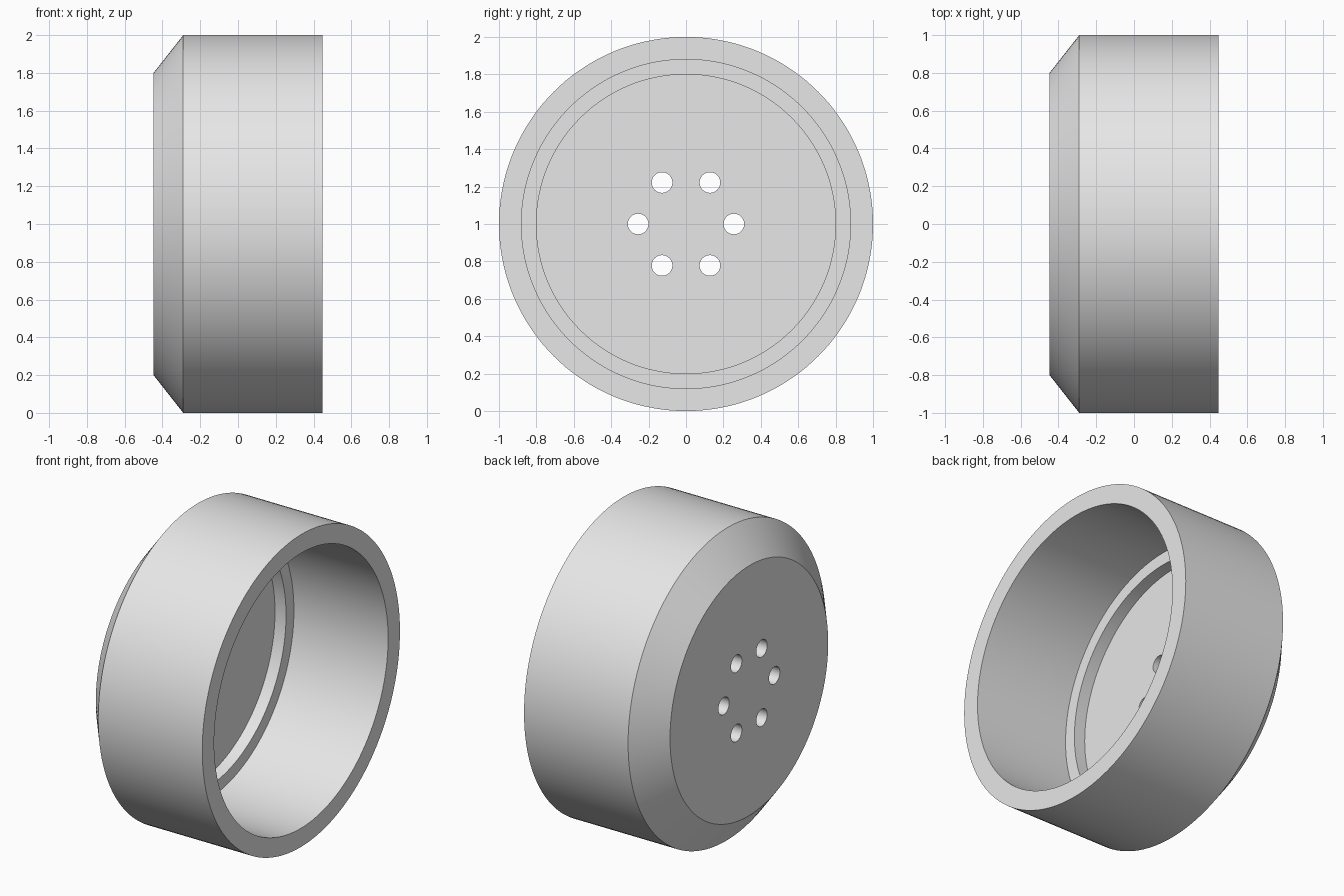
import bpy, bmesh, math
from mathutils import Matrix, Vector

if "Cube" in bpy.data.objects:
    bpy.data.objects.remove(bpy.data.objects["Cube"])

SEG = 144
CENTRE = Vector((0, 0, 1))

grey = bpy.data.materials.new("light_grey")
grey.diffuse_color = (0.8, 0.8, 0.8, 1)
grey.use_nodes = True
grey.node_tree.nodes["Principled BSDF"].inputs["Base Color"].default_value = grey.diffuse_color


def make_object(name, bm):
    bmesh.ops.recalc_face_normals(bm, faces=bm.faces)
    mesh = bpy.data.meshes.new(name)
    bm.to_mesh(mesh)
    bm.free()
    mesh.materials.append(grey)
    obj = bpy.data.objects.new(name, mesh)
    bpy.context.collection.objects.link(obj)
    return obj


# Cup body: (x, radius) profile turned around the x axis, closed by two discs
profile = [
    (-0.447, 0.80),   # outer face of the base
    (-0.29, 1.00),    # end of the chamfer
    (0.447, 1.00),    # outer rim
    (0.447, 0.88),    # inner rim
    (-0.22, 0.88),    # ledge
    (-0.22, 0.80),
    (-0.298, 0.80),   # recessed floor
]
bm = bmesh.new()
rings = []
for x, r in profile:
    angles = [2 * math.pi * i / SEG for i in range(SEG)]
    rings.append([bm.verts.new(CENTRE + Vector((x, r * math.cos(a), r * math.sin(a))))
                  for a in angles])
for a, b in zip(rings, rings[1:]):
    for i in range(SEG):
        j = (i + 1) % SEG
        bm.faces.new((a[i], a[j], b[j], b[i]))
bm.faces.new(rings[0])
bm.faces.new(rings[-1])
cup = make_object("cup_body", bm)

# Six round holes through the base
bm = bmesh.new()
for k in range(6):
    a = k * math.pi / 3
    pos = CENTRE + Vector((-0.37, 0.256 * math.cos(a), 0.256 * math.sin(a)))
    bmesh.ops.create_cone(bm, cap_ends=True, segments=48, radius1=0.055, radius2=0.055,
                          depth=0.4,
                          matrix=Matrix.Translation(pos) @ Matrix.Rotation(math.pi / 2, 4, 'Y'))
cutter = make_object("hole_cutter", bm)
cutter.hide_render = True

cut = cup.modifiers.new("holes", 'BOOLEAN')
cut.operation = 'DIFFERENCE'
cut.solver = 'EXACT'
cut.object = cutter
bpy.context.view_layer.objects.active = cup
cup.select_set(True)
bpy.ops.object.modifier_apply(modifier=cut.name)
bpy.data.objects.remove(cutter)

# Smooth walls with crisp edges
bpy.ops.object.shade_smooth_by_angle(angle=math.radians(30))
